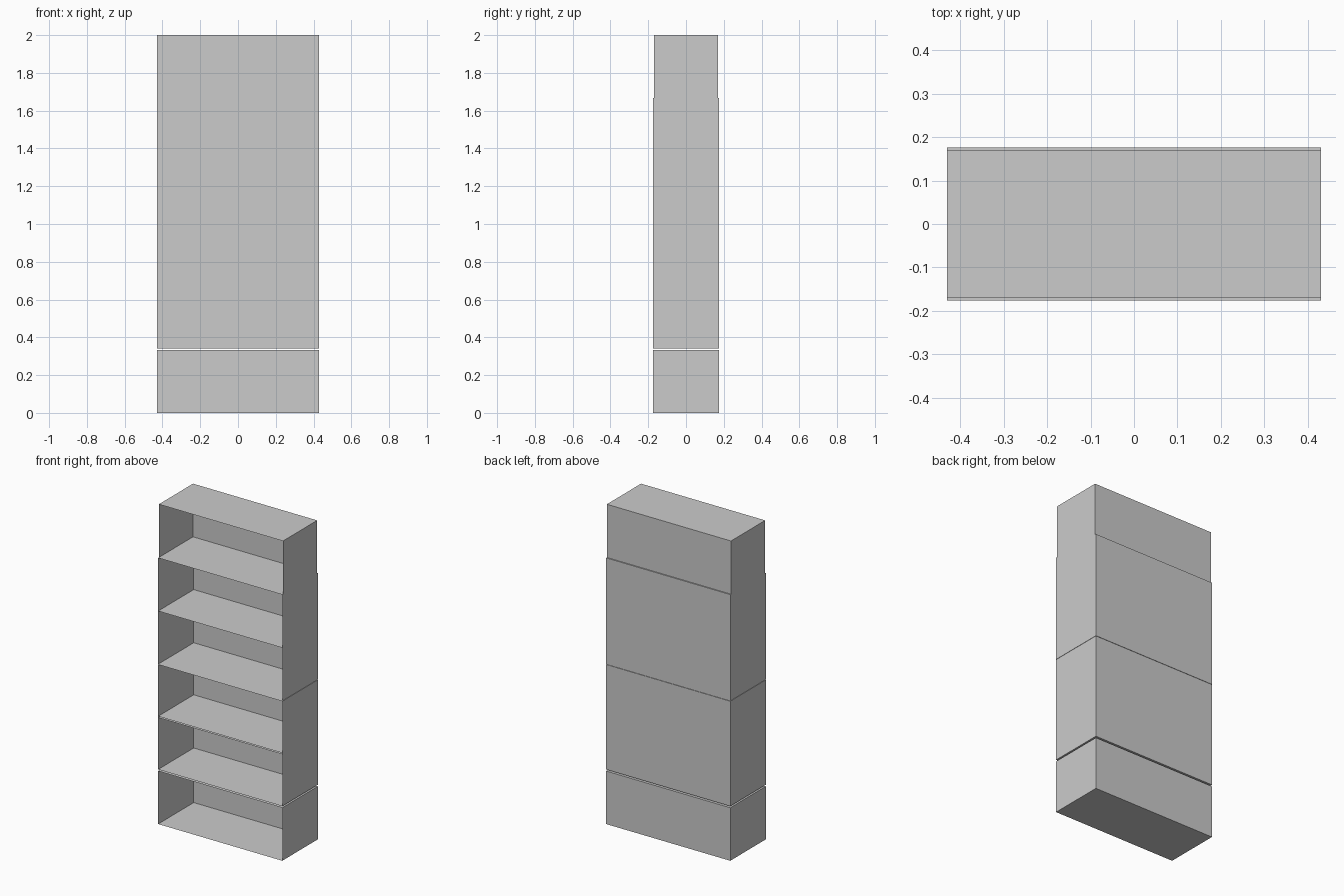
import bpy, bmesh
from mathutils import Vector

if "Cube" in bpy.data.objects:
    bpy.data.objects.remove(bpy.data.objects["Cube"])

HALF_W = 0.43


def open_box(name, z0, z1, half_d):
    """Sheet-thin box with its front (-y) left open."""
    bm = bmesh.new()
    bmesh.ops.create_cube(bm, size=1)
    bmesh.ops.scale(bm, vec=Vector((2 * HALF_W, 2 * half_d, z1 - z0)), verts=bm.verts)
    bmesh.ops.translate(bm, vec=Vector((0, 0, (z0 + z1) / 2)), verts=bm.verts)
    front = [f for f in bm.faces if f.normal.y < -0.9]
    bmesh.ops.delete(bm, geom=front, context='FACES_ONLY')
    mesh = bpy.data.meshes.new(name)
    bm.to_mesh(mesh)
    bm.free()
    obj = bpy.data.objects.new(name, mesh)
    bpy.context.collection.objects.link(obj)
    return obj


# Six stacked shelf compartments: bottom z, top z, half depth
levels = [
    (0.0, 0.332, 0.176),
    (0.342, 0.675, 0.176),    # sits slightly high, leaving a gap below
    (0.667, 0.999, 0.176),
    (1.001, 1.334, 0.176),
    (1.334, 1.667, 0.176),
    (1.667, 2.0, 0.169),      # shallower top compartment
]
for i, (z0, z1, half_d) in enumerate(levels, 1):
    open_box(f"shelf_compartment_{i}", z0, z1, half_d)
